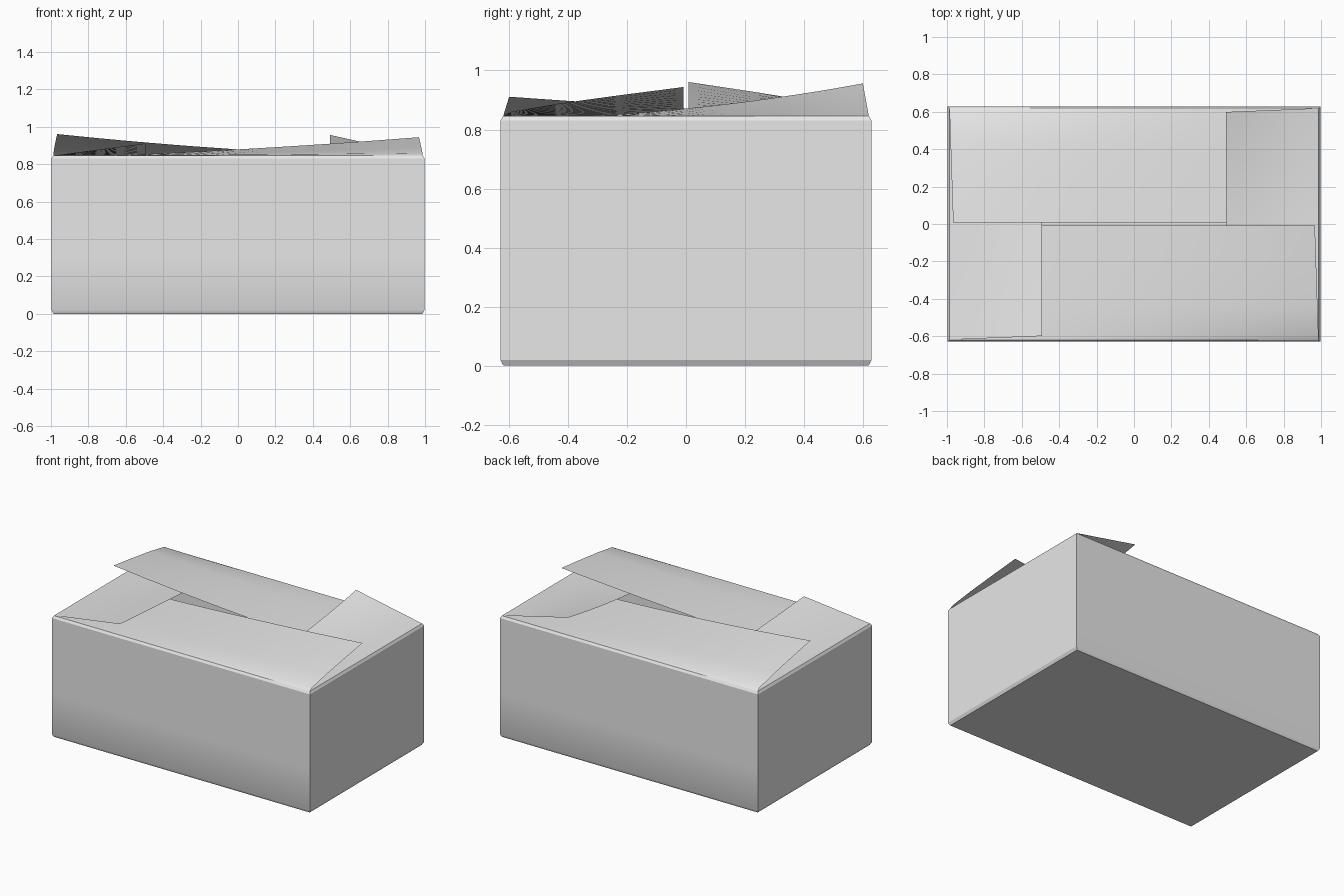
import bpy, bmesh, math
from mathutils import Matrix

cube = bpy.data.objects.get("Cube")
if cube:
    bpy.data.objects.remove(cube, do_unlink=True)

HALF_X, HALF_Y, RIM = 0.997, 0.629, 0.846

mat = bpy.data.materials.new("plain grey card")
mat.use_nodes = True
GREY = (0.8, 0.8, 0.8, 1)
mat.diffuse_color = GREY
mat.node_tree.nodes["Principled BSDF"].inputs["Base Color"].default_value = GREY


def finish(bm, name):
    """Turn a bmesh into a smooth-shaded object with the card material."""
    mesh = bpy.data.meshes.new(name)
    bm.to_mesh(mesh)
    bm.free()
    mesh.materials.append(mat)
    obj = bpy.data.objects.new(name, mesh)
    bpy.context.collection.objects.link(obj)
    return obj


# Box body: stacked rectangles, open at the top, with a small rolled bottom edge
def box_body():
    bm = bmesh.new()
    rings = []
    for inset, z in [(0.011, 0), (0, 0.02), (0, 0.3), (0, 0.6), (0, 0.83), (0.01, RIM)]:
        x, y = HALF_X - inset, HALF_Y - inset
        rings.append([bm.verts.new((sx * x, sy * y, z))
                      for sx, sy in [(-1, -1), (1, -1), (1, 1), (-1, 1)]])
    for low, high in zip(rings, rings[1:]):
        for i in range(4):
            j = (i + 1) % 4
            bm.faces.new((low[i], low[j], high[j], high[i]))
    bm.faces.new(reversed(rings[0]))
    for f in bm.faces:
        f.smooth = True
    # Only the long walls roll softly into the base
    for e in bm.edges:
        a, b = e.verts
        upright = abs(a.co.z - b.co.z) > 0.001
        short_side = abs(a.co.x - b.co.x) < 0.001
        e.smooth = not (upright or short_side or a.co.z == 0 or a.co.z > 0.8)
    return finish(bm, "box_body")


# Flap: a sheet hinged on one rim, tucked under at one end and lifted at the other
def flap(name, turn, half_width, hinge, tip, mid, bowed):
    depth = hinge - 0.008 if bowed else 0.495
    rows = [(0, 0), (0.04, 0.14), (0.3, 0.42), (0.65, 0.72), (1, 1)] if bowed else \
           [(i / 4, i / 4) for i in range(5)]
    low = -0.01
    bend, slope = (tip + low) / 2 - mid, (tip - low) / 2
    steps = 16
    bm = bmesh.new()
    grid = []
    for t, rise in rows:
        line = []
        for i in range(steps + 1):
            u = 2 * i / steps - 1
            lift = mid + slope * u + bend * u * u
            line.append(bm.verts.new((u * (half_width - 0.02 * t),
                                      -hinge + depth * t, RIM + lift * rise)))
        grid.append(line)
    for a, b in zip(grid, grid[1:]):
        for i in range(steps):
            bm.faces.new((a[i], a[i + 1], b[i + 1], b[i])).smooth = True
    bm.transform(Matrix.Rotation(math.radians(turn), 4, "Z"))
    return finish(bm, name)


box_body()
RX, RY = HALF_X - 0.01, HALF_Y - 0.01
flap("front_flap", 0, RX, RY, 0.098, 0.033, True)
flap("left_flap", 90, RY, RX, 0.11, 0.025, False)
flap("back_flap", 180, RX, RY, 0.115, 0.033, True)
flap("right_flap", 270, RY, RX, 0.065, 0.025, False)
